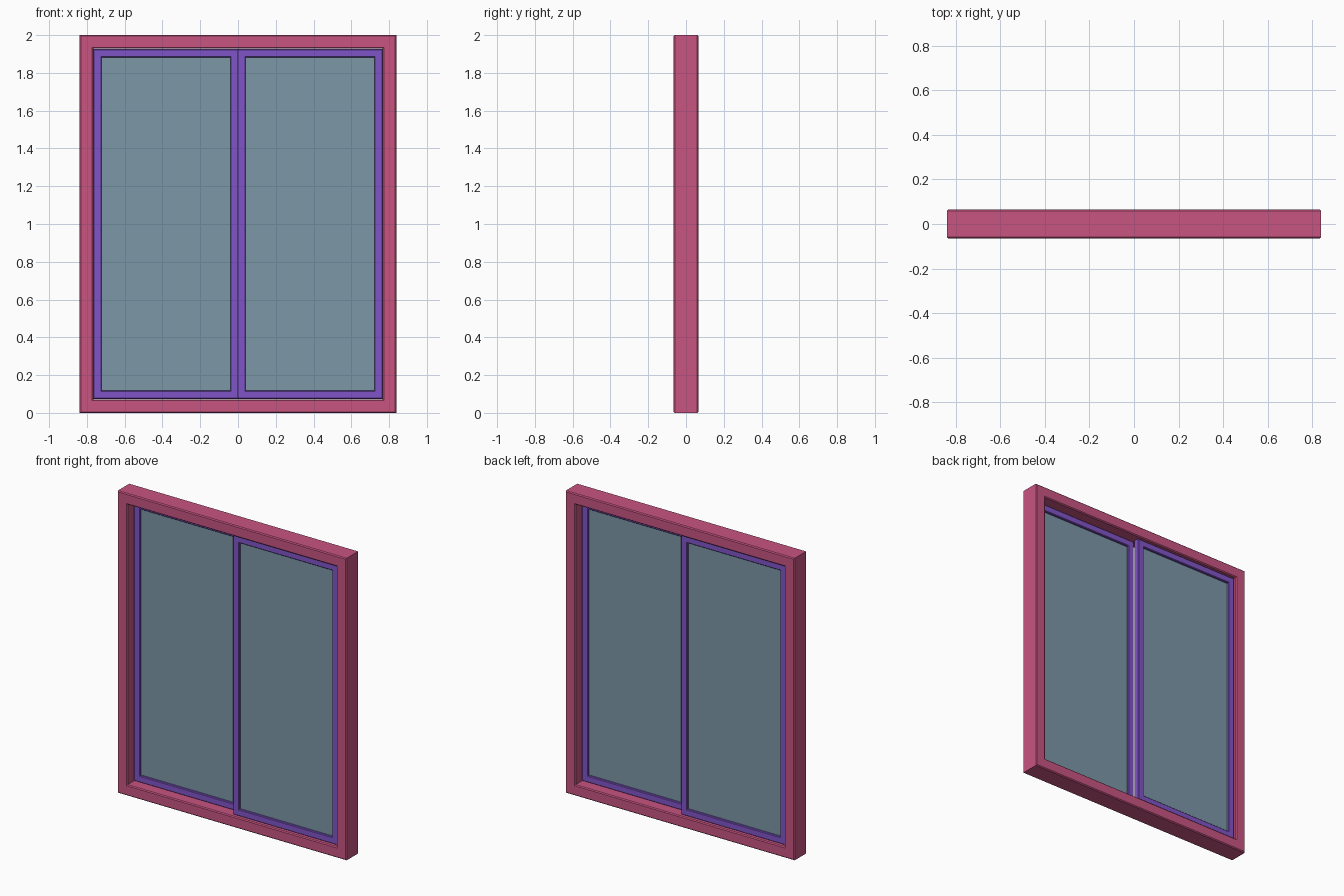
import bpy, bmesh

if "Cube" in bpy.data.objects:
    bpy.data.objects.remove(bpy.data.objects["Cube"])


def material(name, rgb):
    m = bpy.data.materials.new(name)
    m.diffuse_color = (*rgb, 1)
    m.use_nodes = True
    m.node_tree.nodes["Principled BSDF"].inputs["Base Color"].default_value = m.diffuse_color
    return m


def mitred_frame(name, x0, x1, z0, z1, y, width, depth, chamfer, mat):
    """Rectangular border: chamfered section swept round four mitred corners."""
    w, d, c = width, depth / 2, chamfer
    section = [(0, -d + c), (c, -d), (w - c, -d), (w, -d + c),
               (w, d - c), (w - c, d), (c, d), (0, d - c)]
    bm = bmesh.new()
    rings = []
    for sx, sz in ((0, 0), (1, 0), (1, 1), (0, 1)):
        rings.append([bm.verts.new((x1 - i if sx else x0 + i, y + v,
                                    z1 - i if sz else z0 + i)) for i, v in section])
    n = len(section)
    for k in range(4):
        a, b = rings[k], rings[(k + 1) % 4]
        for j in range(n):
            bm.faces.new((a[j], b[j], b[(j + 1) % n], a[(j + 1) % n]))
    bmesh.ops.recalc_face_normals(bm, faces=bm.faces)
    return finish(bm, name, mat)


def panel(name, x0, x1, z0, z1, y, depth, mat):
    bm = bmesh.new()
    bmesh.ops.create_cube(bm, size=1)
    bmesh.ops.scale(bm, vec=(x1 - x0, depth, z1 - z0), verts=bm.verts)
    bmesh.ops.translate(bm, vec=((x0 + x1) / 2, y, (z0 + z1) / 2), verts=bm.verts)
    return finish(bm, name, mat)


def finish(bm, name, mat):
    me = bpy.data.meshes.new(name)
    bm.to_mesh(me)
    bm.free()
    me.materials.append(mat)
    ob = bpy.data.objects.new(name, me)
    bpy.context.collection.objects.link(ob)
    return ob


pink = material("frame_pink", (0.58, 0.09, 0.22))
purple = material("sash_purple", (0.22, 0.09, 0.58))
blue = material("glass_blue", (0.20, 0.31, 0.39))

# Outer frame
W, H, D, BORDER = 0.838, 2.0, 0.13, 0.072
mitred_frame("outer_frame", -W, W, 0, H, 0, BORDER, D, 0.006, pink)

# Two sliding sashes, left one on the back track and right one on the front
STILE = 0.044
for side, x0, x1, y in (("left", -W + BORDER, 0.003, 0.025),
                        ("right", -0.003, W - BORDER, -0.025)):
    z0, z1 = BORDER + 0.002, H - BORDER - 0.002
    mitred_frame(side + "_sash", x0, x1, z0, z1, y, STILE, 0.042, 0.004, purple)
    g = STILE - 0.008
    panel(side + "_glass", x0 + g, x1 - g, z0 + g, z1 - g, y, 0.012, blue)
